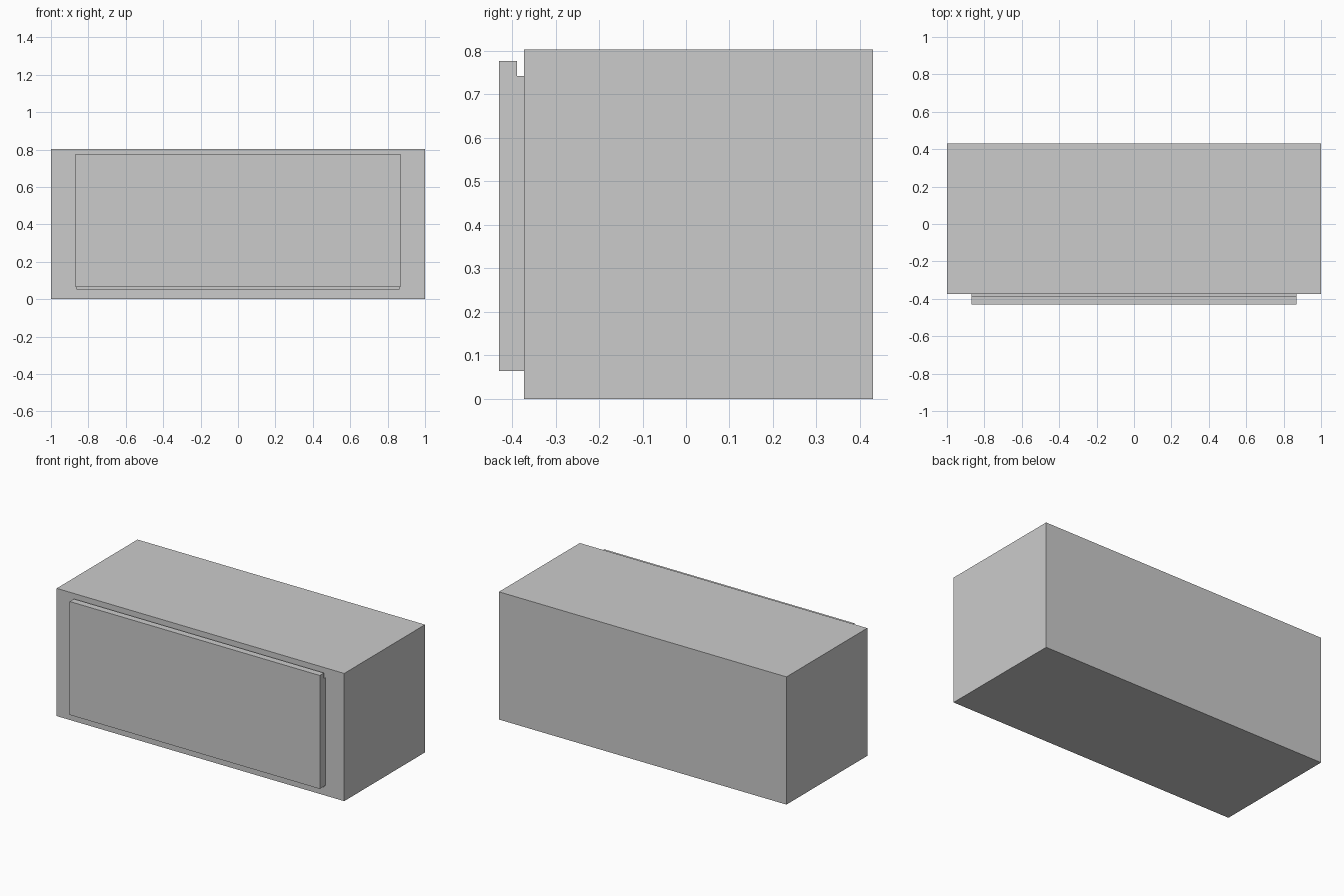
import bpy, bmesh
from mathutils import Vector

if "Cube" in bpy.data.objects:
    bpy.data.objects.remove(bpy.data.objects["Cube"])


def finish(name, bm):
    bmesh.ops.recalc_face_normals(bm, faces=bm.faces)
    mesh = bpy.data.meshes.new(name)
    bm.to_mesh(mesh)
    bm.free()
    obj = bpy.data.objects.new(name, mesh)
    bpy.context.collection.objects.link(obj)
    return obj


def hollow_box(name, lo, hi, in_lo, in_hi, axis, sign):
    """Box with a rectangular pocket opening on the face facing sign * axis."""
    bm = bmesh.new()
    bmesh.ops.create_cube(bm, size=2)
    bm.normal_update()
    face = next(f for f in bm.faces if f.normal[axis] * sign > 0.9)
    bmesh.ops.inset_individual(bm, faces=[face], thickness=0.2)
    rim = list(face.verts)
    ext = bmesh.ops.extrude_discrete_faces(bm, faces=[face])
    floor = list(ext["faces"][0].verts)
    for v in bm.verts:
        a, b = (in_lo, in_hi) if v in rim or v in floor else (lo, hi)
        signs = v.co.copy()
        v.co = Vector([b[i] if signs[i] > 0 else a[i] for i in range(3)])
        if v in rim:
            v.co[axis] = hi[axis] if sign > 0 else lo[axis]
        elif v in floor:
            v.co[axis] = in_lo[axis] if sign > 0 else in_hi[axis]
    return finish(name, bm)


def extrude_x(name, profile, half):
    """Extrude a (y, z) profile across x, centred."""
    bm = bmesh.new()
    face = bm.faces.new([bm.verts.new((-half, y, z)) for y, z in profile])
    ext = bmesh.ops.extrude_face_region(bm, geom=[face])
    moved = [g for g in ext["geom"] if isinstance(g, bmesh.types.BMVert)]
    bmesh.ops.translate(bm, verts=moved, vec=(2 * half, 0, 0))
    return finish(name, bm)


# cabinet body, open at the front
hollow_box("cabinet_body", (-1, -0.373, 0), (1, 0.43, 0.803),
           (-0.86, -0.373, 0.051), (0.86, 0.38, 0.74), 1, -1)

# drawer tray inside the opening, open at the top
hollow_box("drawer_tray", (-0.85, -0.373, 0.064), (0.85, 0.37, 0.70),
           (-0.83, -0.36, 0.084), (0.83, 0.35, 0.70), 2, 1)

# drawer front with a finger-pull rebate along its top rear edge
extrude_x("drawer_front", [(-0.43, 0.064), (-0.373, 0.064), (-0.373, 0.742),
                           (-0.388, 0.742), (-0.388, 0.777), (-0.43, 0.777)], 0.87)
